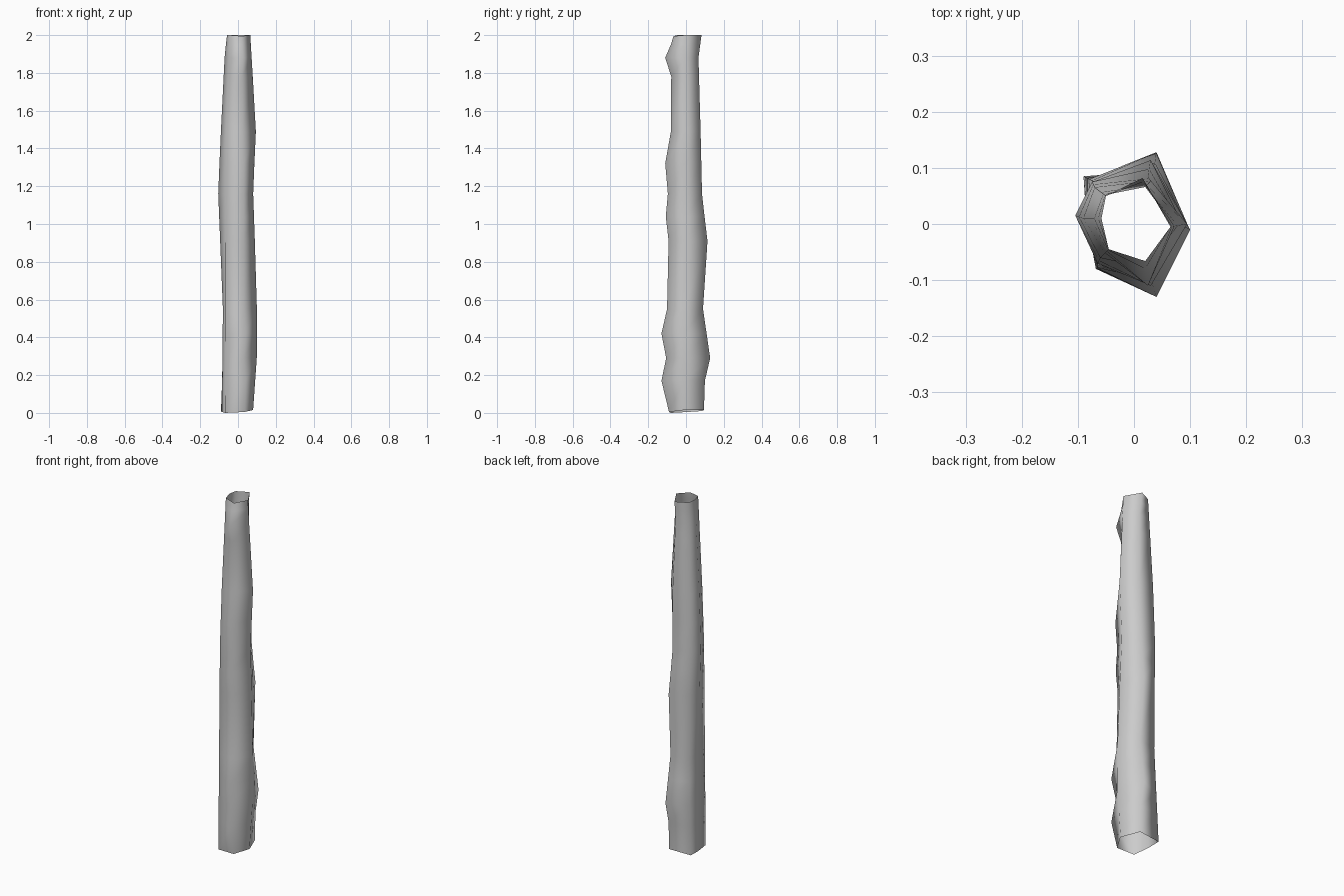
import bpy, bmesh

# Each edge of the trunk runs bottom to top as (z, x, y) knots
edges = [
    # right
    [(0.015, .08, -.01), (.3, .10, -.01), (.6, .10, -.01), (1.17, .08, 0), (1.5, .095, 0), (2, .065, -.005)],
    # back
    [(0.015, .04, .095), (.17, .04, .1), (.29, .04, .128), (.55, .035, .09), (.9, .03, .115),
     (1.15, .025, .085), (1.5, .03, .077), (1.88, .02, .066), (2, .015, .082)],
    # back left
    [(0.01, -.09, .085), (.55, -.07, .075), (1.17, -.075, .075), (1.5, -.07, .065), (2, -.05, .05)],
    # left
    [(0.005, -.085, .01), (.55, -.08, .01), (1.17, -.105, .015), (1.5, -.09, .01), (1.9, -.07, .01), (2, -.058, .01)],
    # front left
    [(0, -.068, -.08), (.55, -.065, -.078), (1.17, -.065, -.07), (1.5, -.06, -.06), (2, -.045, -.045)],
    # front
    [(0.005, .035, -.09), (.17, .04, -.13), (.29, .03, -.105), (.42, .04, -.13), (.56, .03, -.098),
     (.92, .03, -.092), (1.04, .03, -.107), (1.17, .03, -.095), (1.32, .03, -.11), (1.48, .025, -.08),
     (1.78, .02, -.078), (1.88, .025, -.11), (1.95, .02, -.08), (1.995, .02, -.066)],
]
heights = [0, .17, .29, .42, .55, .91, 1.04, 1.16, 1.32, 1.49, 1.78, 1.88, 1.95, 2]


def sample(knots, z):
    """Position along an edge at height z, clamped to its ends."""
    z = min(max(z, knots[0][0]), knots[-1][0])
    for a, b in zip(knots, knots[1:]):
        if z <= b[0]:
            t = (z - a[0]) / (b[0] - a[0])
            return (a[1] + t * (b[1] - a[1]), a[2] + t * (b[2] - a[2]), z)


# Open-ended hollow trunk
bm = bmesh.new()
rings = [[bm.verts.new(sample(k, z)) for k in edges] for z in heights]
n = len(edges)
for low, high in zip(rings, rings[1:]):
    for i in range(n):
        j = (i + 1) % n
        bm.faces.new((low[i], low[j], high[j], high[i]))
for f in bm.faces:
    f.smooth = True
mesh = bpy.data.meshes.new("log_pole")
bm.to_mesh(mesh)
bm.free()
pole = bpy.data.objects.new("log_pole", mesh)
bpy.context.collection.objects.link(pole)
